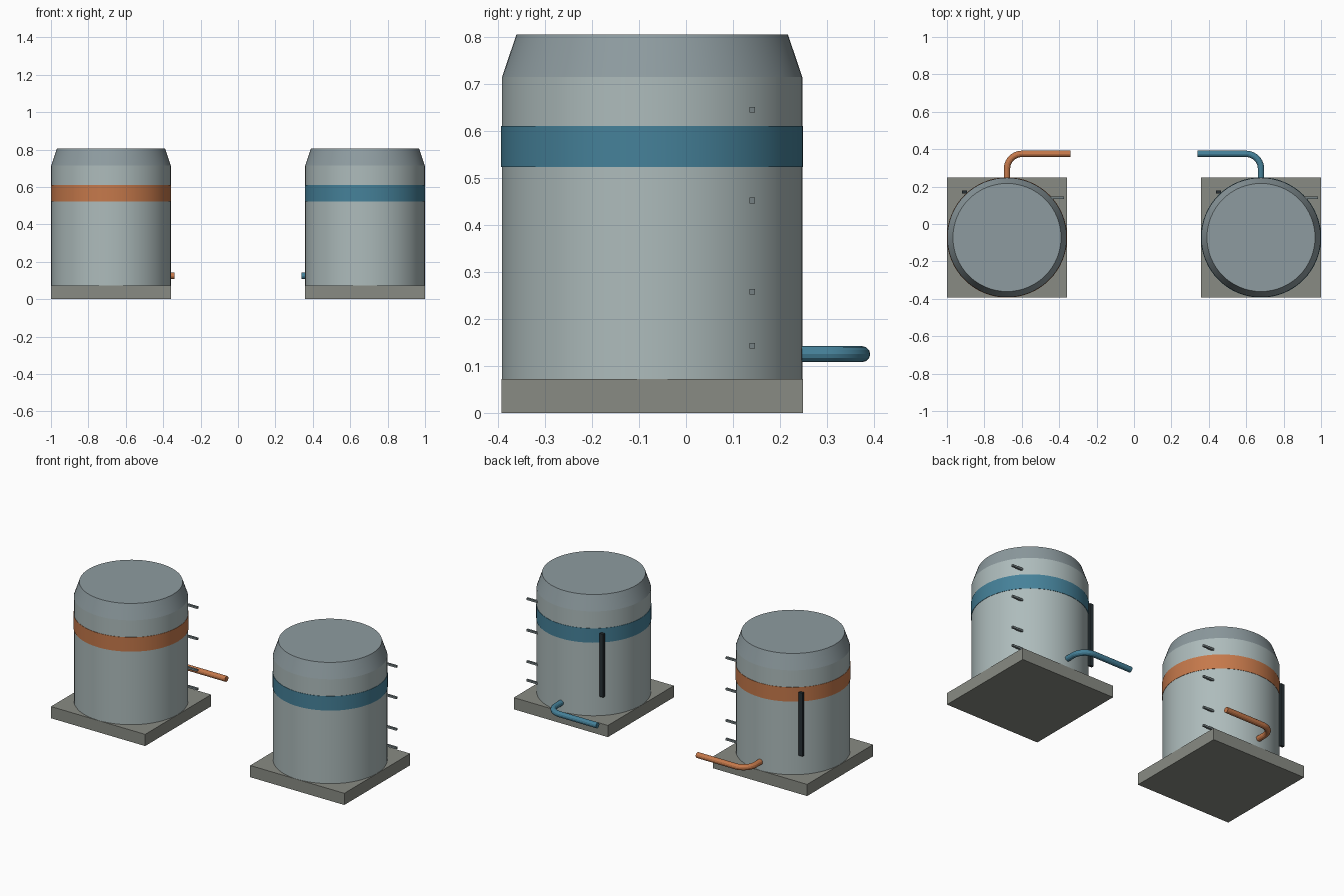
import bpy, math
from mathutils import Vector

if "Cube" in bpy.data.objects:
    bpy.data.objects.remove(bpy.data.objects["Cube"])

CX, CY, HALF = 0.679, -0.072, 0.321   # tank centre and plinth half-width


def material(name, rgb):
    m = bpy.data.materials.new(name)
    m.diffuse_color = (*rgb, 1)
    m.use_nodes = True
    m.node_tree.nodes["Principled BSDF"].inputs["Base Color"].default_value = m.diffuse_color
    return m


SHELL = material("shell_grey", (0.42, 0.50, 0.50))
ROOF = material("roof_grey", (0.27, 0.33, 0.35))
STONE = material("plinth_grey", (0.25, 0.26, 0.23))
STEEL = material("steel", (0.18, 0.22, 0.23))
DARK = material("gauge_dark", (0.02, 0.03, 0.035))
ORANGE = material("orange", (0.56, 0.19, 0.07))
BLUE = material("blue", (0.06, 0.22, 0.32))


def finish(name, mat, smooth=False):
    ob = bpy.context.object
    ob.name = name
    ob.data.materials.append(mat)
    if smooth:
        bpy.ops.object.shade_smooth_by_angle(angle=math.radians(15))
    return ob


def box(name, lo, hi, mat):
    lo, hi = Vector(lo), Vector(hi)
    bpy.ops.mesh.primitive_cube_add(size=1, location=(lo + hi) / 2)
    bpy.context.object.scale = hi - lo
    bpy.ops.object.transform_apply(location=False, rotation=False)
    return finish(name, mat)


def drum(name, cx, z0, z1, r0, r1, mat):
    bpy.ops.mesh.primitive_cone_add(vertices=64, radius1=r0, radius2=r1, depth=z1 - z0,
                                    location=(cx, CY, (z0 + z1) / 2))
    return finish(name, mat, True)


def pipe(name, cx, side, mat):
    # Leaves the tank at the back, bends, and runs towards the middle
    y, r, z = 0.375, 0.08, 0.125
    pts = [(cx, 0.22, z)]
    for i in range(11):
        a = math.pi / 2 * i / 10
        pts.append((cx + side * r * (1 - math.cos(a)), y - r + r * math.sin(a), z))
    pts.append((cx + side * 0.339, y, z))
    cu = bpy.data.curves.new(name, 'CURVE')
    cu.dimensions = '3D'
    cu.bevel_depth = 0.017
    cu.bevel_resolution = 4
    cu.use_fill_caps = True
    sp = cu.splines.new('POLY')
    sp.points.add(len(pts) - 1)
    for p, co in zip(sp.points, pts):
        p.co = (*co, 1)
    ob = bpy.data.objects.new(name, cu)
    bpy.context.collection.objects.link(ob)
    bpy.ops.object.select_all(action='DESELECT')
    ob.select_set(True)
    bpy.context.view_layer.objects.active = ob
    bpy.ops.object.convert(target='MESH')
    bpy.context.object.data.materials.clear()
    return finish(name, mat, True)


def tank(tag, cx, side, colour):
    # Square plinth, shell, tapered roof and coloured band
    box(tag + "_plinth", (cx - HALF, CY - HALF, 0), (cx + HALF, CY + HALF, 0.072), STONE)
    drum(tag + "_shell", cx, 0.07, 0.715, 0.3195, 0.3195, SHELL)
    drum(tag + "_roof", cx, 0.715, 0.805, 0.3195, 0.289, ROOF)
    drum(tag + "_band", cx, 0.523, 0.611, 0.3215, 0.3215, colour)
    # Outlet pipe
    pipe(tag + "_pipe", cx, side, colour)
    # Rungs on the right side
    for i, z in enumerate((0.143, 0.258, 0.452, 0.645)):
        box(f"{tag}_rung_{i + 1}", (cx + 0.22, 0.135, z - 0.006),
            (cx + 0.306, 0.147, z + 0.006), STEEL)
    # Level gauge strip at the back left
    box(tag + "_level_gauge", (cx - 0.24, 0.163, 0.195), (cx - 0.215, 0.179, 0.585), DARK)


tank("left_tank", -CX, 1, ORANGE)
tank("right_tank", CX, -1, BLUE)
